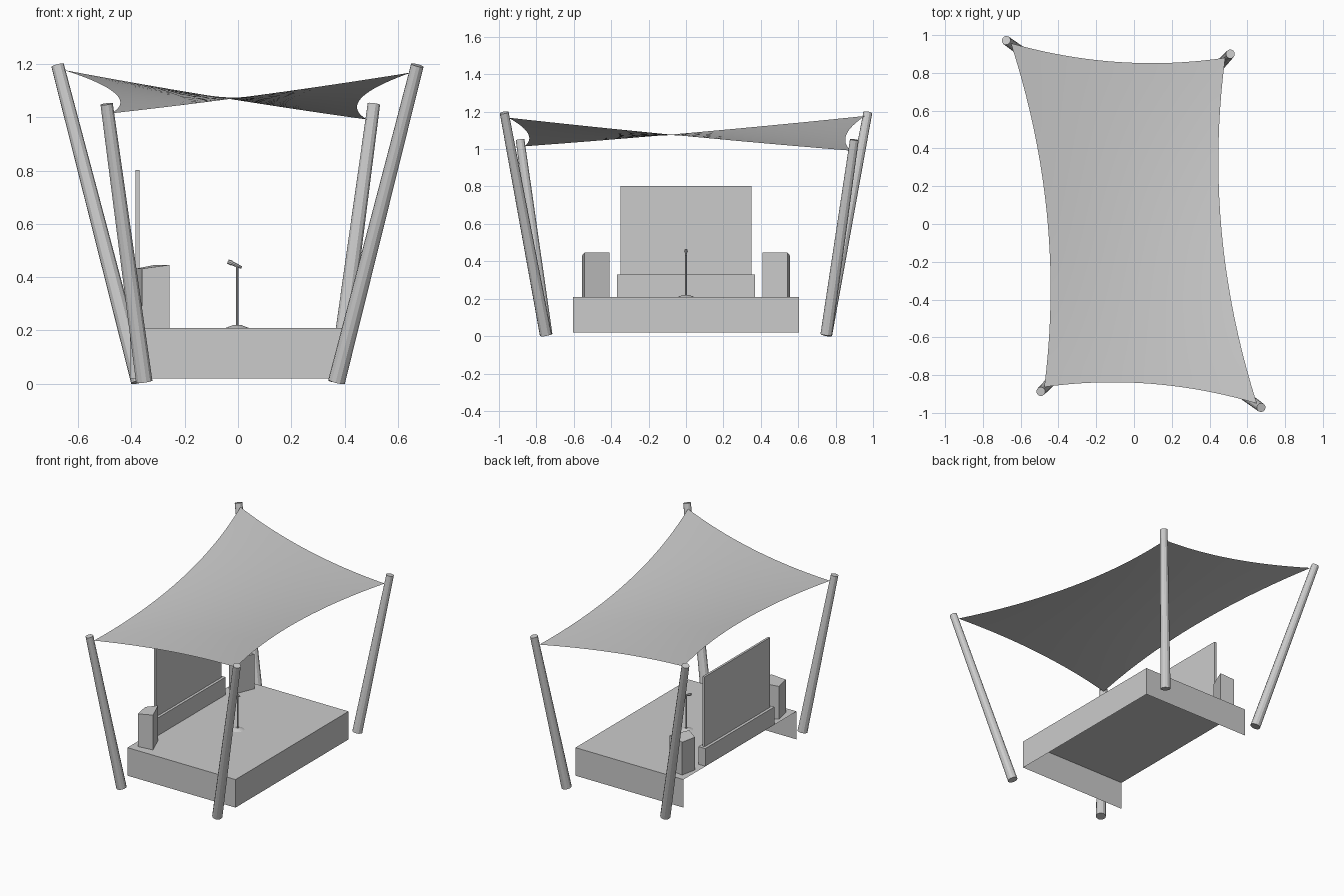
import bpy, bmesh
from mathutils import Vector

if "Cube" in bpy.data.objects:
    bpy.data.objects.remove(bpy.data.objects["Cube"])


def mesh_object(name, verts, faces, smooth=False):
    me = bpy.data.meshes.new(name)
    me.from_pydata(verts, [], faces)
    bm = bmesh.new()
    bm.from_mesh(me)
    bm.normal_update()
    if not smooth and all(e.is_manifold for e in bm.edges):
        bmesh.ops.recalc_face_normals(bm, faces=bm.faces)
    bm.to_mesh(me)
    bm.free()
    for p in me.polygons:
        p.use_smooth = smooth
    ob = bpy.data.objects.new(name, me)
    bpy.context.collection.objects.link(ob)
    return ob


def prism(name, base, z0, tops):
    """Solid with a polygon footprint and a top height per corner."""
    n = len(base)
    verts = [(x, y, z0) for x, y in base] + [(x, y, z) for (x, y), z in zip(base, tops)]
    faces = [tuple(range(n))[::-1], tuple(range(n, 2 * n))]
    faces += [(i, (i + 1) % n, n + (i + 1) % n, n + i) for i in range(n)]
    return mesh_object(name, verts, faces)


def box(name, x0, x1, y0, y1, z0, z1):
    return prism(name, [(x0, y0), (x1, y0), (x1, y1), (x0, y1)], z0, [z1] * 4)


def rod(name, a, b, r0, r1, sides=12):
    """Tapered cylinder from point a to point b."""
    a, b = Vector(a), Vector(b)
    d = b - a
    bpy.ops.mesh.primitive_cone_add(vertices=sides, radius1=r0, radius2=r1,
                                    depth=d.length, location=(a + b) / 2,
                                    rotation=d.to_track_quat('Z', 'Y').to_euler())
    bpy.context.object.name = name
    return bpy.context.object


# Stage: deck with three skirts, open at the -x side and underneath
X, Y, Z0, Z1 = 0.405, 0.605, 0.02, 0.21
stage = [(-X, -Y, Z0), (X, -Y, Z0), (X, Y, Z0), (-X, Y, Z0),
         (-X, -Y, Z1), (X, -Y, Z1), (X, Y, Z1), (-X, Y, Z1)]
mesh_object("stage", stage, [(4, 5, 6, 7), (0, 1, 5, 4), (1, 2, 6, 5), (2, 3, 7, 6)])

# Leaning posts
posts = {"front_right_post": ((0.37, -0.75), (0.673, -0.972, 1.195)),
         "back_left_post": ((-0.37, 0.75), (-0.677, 0.972, 1.195)),
         "front_left_post": ((-0.352, -0.745), (-0.493, -0.887, 1.05)),
         "back_right_post": ((0.37, 0.75), (0.51, 0.9, 1.05))}
for name, (foot, top) in posts.items():
    rod(name, (*foot, 0.008), top, 0.032, 0.024)

# Shade sail: curved-edge hyperbolic sheet between the post tops
FL, FR = Vector((-0.475, -0.863, 1.015)), Vector((0.65, -0.95, 1.168))
BL, BR = Vector((-0.652, 0.957, 1.177)), Vector((0.483, 0.88, 0.992))
N = 20
verts, faces = [], []
for j in range(N + 1):
    for i in range(N + 1):
        u, v = i / N, j / N
        p = FL.lerp(FR, u).lerp(BL.lerp(BR, u), v)
        su, sv = 4 * u * (1 - u), 4 * v * (1 - v)
        p.x += 0.103 * sv * (1 - 2 * u)
        p.y += 0.061 * su * (1 - 2 * v)
        p.z -= 0.007 * (su + sv)
        verts.append(p)
for j in range(N):
    for i in range(N):
        k = j * (N + 1) + i
        faces.append((k, k + 1, k + N + 2, k + N + 1))
mesh_object("shade_sail", verts, faces, smooth=True)

# Backdrop screen and its base
box("screen", -0.385, -0.37, -0.35, 0.35, 0.22, 0.803)
box("screen_base", -0.404, -0.352, -0.37, 0.37, Z1, 0.33)

# Loudspeakers, toed in and mirrored across y
outline = [(-0.257, -0.543), (-0.312, -0.41), (-0.382, -0.45), (-0.36, -0.555)]
for side, s in (("front", 1), ("back", -1)):
    prism(side + "_speaker", [(x, y * s) for x, y in outline], Z1,
          [0.446, 0.446, 0.432, 0.432])

# Microphone on its stand
rod("mic_base", (-0.003, 0, Z1), (-0.003, 0, 0.22), 0.042, 0.016, 16)
rod("mic_pole", (-0.003, 0, 0.215), (-0.003, 0, 0.445), 0.005, 0.005, 8)
rod("mic_handle", (0.014, 0, 0.436), (-0.027, 0, 0.454), 0.005, 0.008, 8)
rod("mic_head", (-0.024, 0, 0.453), (-0.038, 0, 0.459), 0.01, 0.008, 8)
